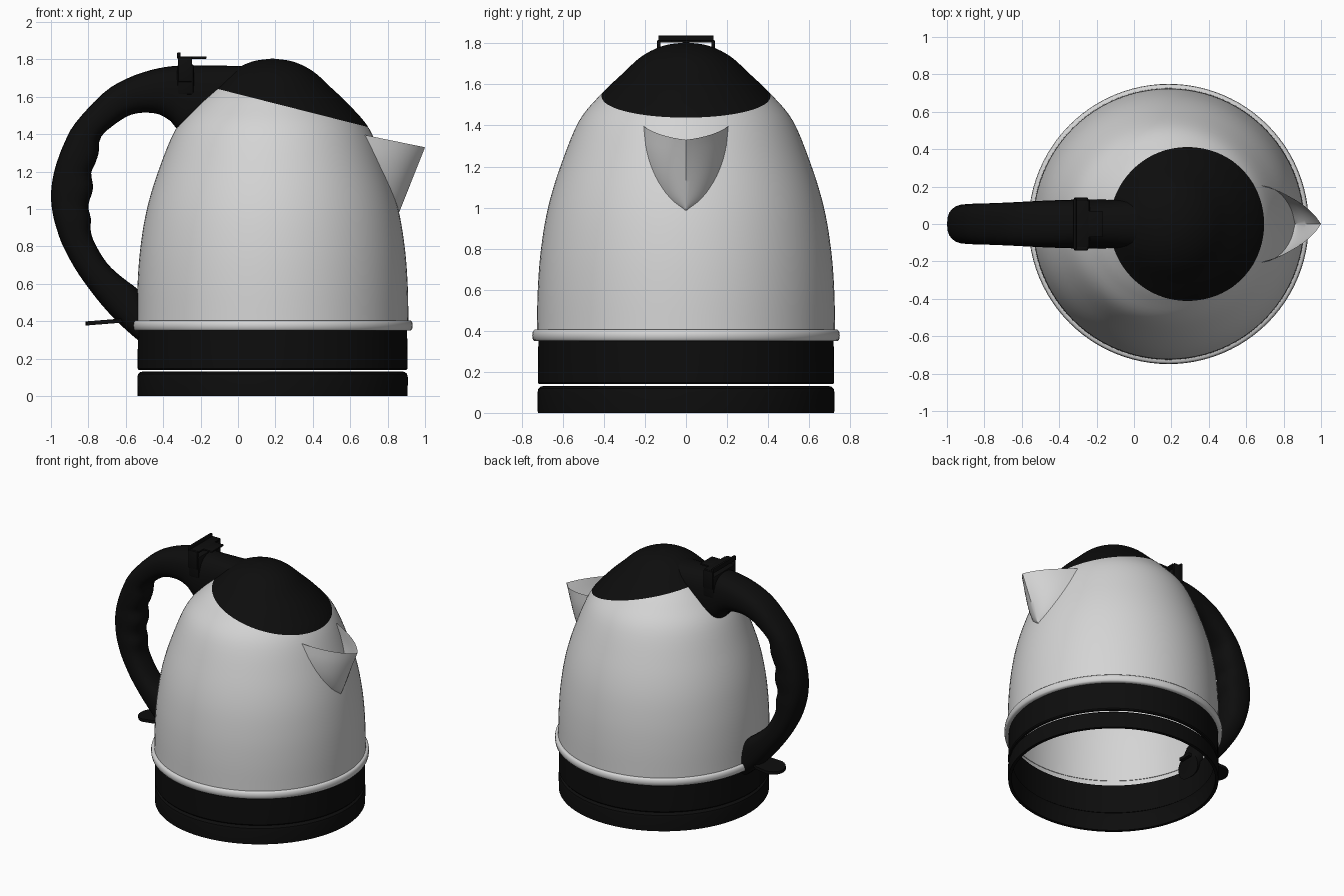
import bpy, bmesh, math
from mathutils import Vector

if "Cube" in bpy.data.objects:
    bpy.data.objects.remove(bpy.data.objects["Cube"])

AXIS_X = 0.185          # centre line of the round body


def material(name, v):
    m = bpy.data.materials.new(name)
    m.diffuse_color = (v, v, v, 1)
    m.use_nodes = True
    m.node_tree.nodes["Principled BSDF"].inputs["Base Color"].default_value = m.diffuse_color
    return m


STEEL = material("light_steel", 0.66)
BLACK = material("black_plastic", 0.004)


def finish(name, bm, mat, angle=35, normals=True):
    if normals:
        bmesh.ops.recalc_face_normals(bm, faces=bm.faces)
    me = bpy.data.meshes.new(name)
    bm.to_mesh(me)
    bm.free()
    me.materials.append(mat)
    ob = bpy.data.objects.new(name, me)
    bpy.context.collection.objects.link(ob)
    bpy.ops.object.select_all(action='DESELECT')
    ob.select_set(True)
    bpy.context.view_layer.objects.active = ob
    bpy.ops.object.shade_smooth_by_angle(angle=math.radians(angle))
    return ob


def spline(pts, n):
    """Smooth curve through points of any dimension."""
    p = [Vector(q) for q in pts]
    p = [2 * p[0] - p[1]] + p + [2 * p[-1] - p[-2]]
    out = []
    for i in range(1, len(p) - 2):
        a, b, c, d = p[i - 1:i + 3]
        for k in range(n):
            t = k / n
            out.append(0.5 * (2 * b + (c - a) * t + (2 * a - 5 * b + 4 * c - d) * t * t
                              + (3 * b - a - 3 * c + d) * t ** 3))
    return out + [p[-2]]


def skin(bm, rows, closed):
    """Bridge rows of points with quads."""
    vs = [[bm.verts.new(q) for q in r] for r in rows]
    n = len(vs[0])
    for a, b in zip(vs, vs[1:]):
        for j in range(n if closed else n - 1):
            k = (j + 1) % n
            bm.faces.new((a[j], a[k], b[k], b[j]))
    return vs


def lathe(profile, seg=96):
    bm = bmesh.new()
    skin(bm, [[(AXIS_X + r * math.cos(2 * math.pi * i / seg), r * math.sin(2 * math.pi * i / seg), z)
               for i in range(seg)] for r, z in profile], True)
    bmesh.ops.remove_doubles(bm, verts=bm.verts, dist=1e-5)
    return bm


# Egg-shaped shell, cut by the slanted lid line into steel body and black lid
SHELL = spline([(0.727, 0.37), (0.722, 0.60), (0.706, 0.80), (0.672, 1.0), (0.612, 1.2), (0.522, 1.42),
                (0.416, 1.55), (0.315, 1.647), (0.215, 1.737), (0.11, 1.788), (0, 1.805)], 5)
for name, mat, upper in (("body", STEEL, False), ("lid", BLACK, True)):
    bm = lathe(SHELL)
    bmesh.ops.bisect_plane(bm, geom=bm.verts[:] + bm.edges[:] + bm.faces[:], plane_co=(-0.12, 0, 1.645),
                           plane_no=(0.2537, 0, 1), clear_inner=upper, clear_outer=not upper)
    finish(name, bm, mat)

# Steel trim ring and the two open black base bands
finish("trim_ring", lathe([(0.715, 0.35), (0.738, 0.35), (0.746, 0.358), (0.749, 0.378), (0.746, 0.397),
                           (0.738, 0.405), (0.722, 0.405)]), STEEL, 50)
finish("body_base", lathe([(0.70, 0.14), (0.716, 0.14), (0.722, 0.148), (0.722, 0.20), (0.719, 0.355),
                           (0.70, 0.355), (0.70, 0.14)]), BLACK)
finish("power_base", lathe([(0.70, 0.0), (0.722, 0.0), (0.723, 0.10), (0.719, 0.118), (0.708, 0.128),
                            (0.69, 0.132), (0.70, 0.10), (0.70, 0.0)]), BLACK)

# Spout: curved V-shaped sheet from the body surface to a front keel
bm = bmesh.new()
edge = spline([(0.208, 1.397), (0.192, 1.27), (0.150, 1.15), (0.08, 1.045), (0.0, 0.983)], 4)


def shell_radius(z):
    for a, b in zip(SHELL, SHELL[1:]):
        if a.y <= z <= b.y:
            return a.x + (b.x - a.x) * (z - a.y) / (b.y - a.y)


for side in (1, -1):
    rows = []
    for i, (y, z) in enumerate(edge):
        t = i / (len(edge) - 1)
        root = Vector((AXIS_X + math.sqrt(shell_radius(z) ** 2 - y * y) - 0.004, side * y, z))
        tip = Vector((1.0, 0, 1.33)).lerp(Vector((0.862, 0, 0.983)), t)
        mid = root.lerp(tip, 0.75)
        mid.y = root.y * 0.66
        rows.append([root * (1 - s) ** 2 + mid * 2 * s * (1 - s) + tip * s * s
                     for s in [k / 8 for k in range(9)]])
    skin(bm, rows, False)
bmesh.ops.remove_doubles(bm, verts=bm.verts, dist=1e-4)
finish("spout", bm, STEEL)

# Handle: outer x, z / inner x, z / half width, with finger bumps on the inside
HANDLE = [(0.06, 1.765, -0.04, 1.55, .13), (-0.17, 1.767, -0.27, 1.40, .13), (-0.28, 1.767, -0.36, 1.47, .13),
          (-0.36, 1.763, -0.42, 1.505, .128), (-0.47, 1.742, -0.48, 1.515, .125), (-0.60, 1.695, -0.55, 1.51, .12),
          (-0.72, 1.62, -0.62, 1.48, .115), (-0.87, 1.46, -0.73, 1.39, .11), (-0.93, 1.35, -0.745, 1.30, .11),
          (-0.965, 1.26, -0.765, 1.24, .108), (-0.985, 1.19, -0.785, 1.19, .105), (-0.998, 1.11, -0.775, 1.11, .107),
          (-0.998, 1.03, -0.80, 1.02, .102), (-0.985, 0.95, -0.787, 0.95, .105), (-0.965, 0.88, -0.787, 0.88, .102),
          (-0.935, 0.80, -0.762, 0.81, .10), (-0.87, 0.68, -0.70, 0.71, .10), (-0.79, 0.565, -0.62, 0.635, .10),
          (-0.70, 0.455, -0.53, 0.565, .10), (-0.60, 0.355, -0.50, 0.50, .10), (-0.50, 0.27, -0.47, 0.42, .10)]
rows = []
for p in spline(HANDLE, 3):
    out, inn = Vector((p[0], 0, p[1])), Vector((p[2], 0, p[3]))
    row = []
    for k in range(24):
        a = 2 * math.pi * k / 24
        c, s = math.cos(a), math.sin(a)
        u, v = (math.copysign(abs(w) ** 0.8, w) for w in (c, s))
        q = (out + inn) / 2 + (out - inn) / 2 * u
        row.append((q.x, p[4] * v, q.z))
    rows.append(row)
bm = bmesh.new()
vs = skin(bm, rows, True)
bm.faces.new(vs[0])
bm.faces.new(vs[-1])
finish("handle", bm, BLACK, 50)


def box(name, x0, x1, y0, y1, z0, z1, bevel=0.004):
    bm = bmesh.new()
    bmesh.ops.create_cube(bm, size=1)
    for v in bm.verts:
        v.co = ((x0 + x1) / 2 + v.co.x * (x1 - x0), (y0 + y1) / 2 + v.co.y * (y1 - y0),
                (z0 + z1) / 2 + v.co.z * (z1 - z0))
    bmesh.ops.bevel(bm, geom=bm.edges[:], offset=bevel, segments=2, affect='EDGES', profile=0.5)
    return finish(name, bm, BLACK)


# Lid catch: collar around the handle with an arched release lever
box("catch_collar", -0.325, -0.235, -0.135, 0.135, 1.61, 1.775, 0.015)
box("lever_plate", -0.325, -0.24, -0.125, 0.125, 1.803, 1.816)
box("lever_tongue", -0.25, -0.168, -0.07, 0.07, 1.803, 1.816)
box("lever_lip", -0.325, -0.308, -0.135, 0.135, 1.803, 1.838)
for side in (-1, 1):
    y = side * 0.132
    box("lever_leg", -0.32, -0.245, y - 0.009, y + 0.009, 1.68, 1.815)

# Switch paddle under the handle: tilted rounded plate
outline = [(-0.45, -0.05), (-0.58, -0.05), (-0.65, -0.09)]
outline += [(-0.715 - 0.1 * math.cos(a), 0.1 * math.sin(a))
            for a in [math.radians(d) for d in range(-75, 76, 15)]]
outline += [(-0.65, 0.09), (-0.58, 0.05), (-0.45, 0.05)]
bm = bmesh.new()
f = bm.faces.new([bm.verts.new((x, y, 0.377 + (x + 0.815) * 0.08)) for x, y in outline])
ext = bmesh.ops.extrude_face_region(bm, geom=[f])
for v in ext["geom"]:
    if isinstance(v, bmesh.types.BMVert):
        v.co.z += 0.022
finish("switch_paddle", bm, BLACK)
